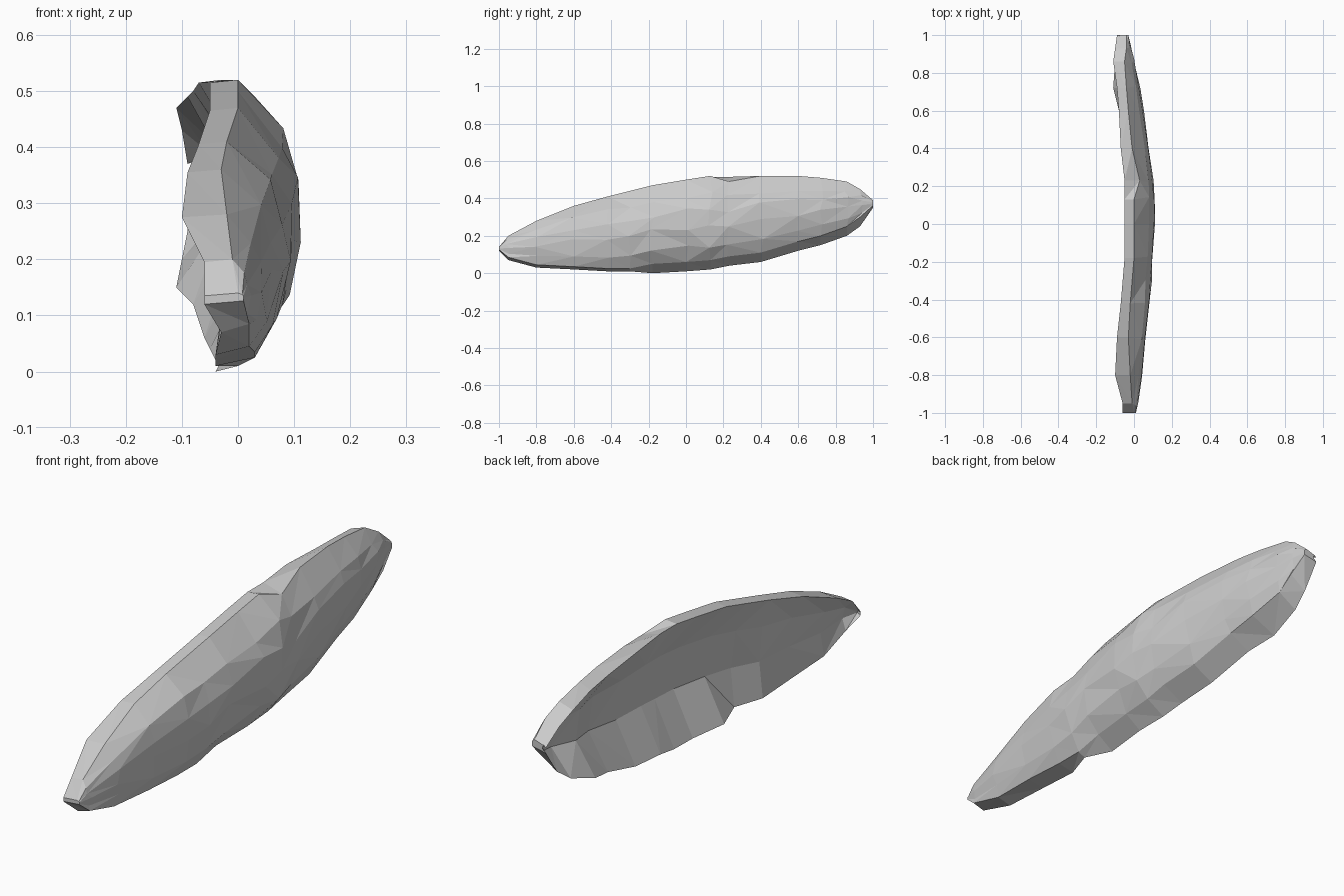
import bpy
import bmesh
import random

cube = bpy.data.objects.get("Cube")
if cube:
    bpy.data.objects.remove(cube, do_unlink=True)

random.seed(4)

# Cross-sections in hundredths along the length:
# y, top z, bottom z, then x of upper rim, crest, bulge, lower crease, lower rim
SECTIONS = [
    (-100, 14, 12, -6, 0, 1, 1, -6),
    (-95, 20, 7, -6, -1, 2, 2, -3),
    (-80, 28, 3, -10, -2, 4, 2, -4),
    (-60, 36, 2, -9, -3, 6, 3, -4),
    (-42, 41, 1, -7, -2, 8, 3, -4),
    (-30, 44, 1, -6, -1, 9, 3, 0),
    (-18, 47, 0, -5, 0, 10, 3, -4),
    (0, 50, 1, -5, 0, 11, 4, -3),
    (13, 52, 2, -5, 0, 11, 4, -4),
    (23, 52, 4, -5, 3, 10, 4, -5),
    (40, 52, 6, -7, -1, 8, 3, -6),
    (60, 52, 12, -8, -3, 5, 1, -8),
    (72, 51, 15, -9, -4, 3, 0, -11),
    (86, 49, 20, -11, -5, 0, -2, -10),
    (93, 45, 25, -10, -4, -2, -2, -9),
    (100, 39, 35, -9, -4, -3, -3, -9),
]
# Outer wall rows: fraction down from crest to crease, share of the bulge
WALL = [(0.2, 0.72), (0.38, 0.95), (0.58, 1.0), (0.82, 0.72)]


def jitter(amount):
    return random.uniform(-amount, amount)


def section_points(section, is_end):
    y, top, low, rim, crest, bulge, crease, low_rim = (v / 100 for v in section)
    height = top - low
    notch = 0.03 if 0.2 < y < 0.25 else 0
    lift = min(0.015 if y < -0.25 else 0.05, height * 0.3)
    rim_drop = 0.02 if y > 0.5 else 0.005
    points = [(rim, y, top - rim_drop), (crest, y, top - notch)]
    # Bulging outer wall
    for down, share in WALL:
        base = crest + (crease - crest) * down
        x = base + (bulge - base) * share
        z = top - notch + (low + lift - top + notch) * down
        if is_end:
            points.append((x, y, z))
        else:
            points.append((x + jitter(0.004), y + jitter(0.014),
                           z + jitter(0.03) * height))
    points += [(crease, y, low + lift), (low_rim, y, low)]
    # Back wall: nearly flat near the front, scooped out further back
    depth = 0.015 if y < -0.25 or is_end else 0.085
    deep = min(low_rim + depth, bulge - 0.015)
    points.append((deep, y, low + height * 0.35))
    points.append((rim + (deep - rim) * 0.75, y, low + height * 0.7))
    return points


# Faceted closed body
bm = bmesh.new()
rows = []
for i, section in enumerate(SECTIONS):
    pts = section_points(section, i in (0, len(SECTIONS) - 1))
    rows.append([bm.verts.new(p) for p in pts])

for a, b in zip(rows, rows[1:]):
    for j in range(len(a)):
        k = (j + 1) % len(a)
        if random.random() < 0.5:
            bm.faces.new((a[j], a[k], b[k]))
            bm.faces.new((a[j], b[k], b[j]))
        else:
            bm.faces.new((a[j], a[k], b[j]))
            bm.faces.new((a[k], b[k], b[j]))

# Blunt caps closing both ends
caps = [bm.faces.new(rows[0][::-1]), bm.faces.new(rows[-1])]
bmesh.ops.triangulate(bm, faces=caps)
bmesh.ops.recalc_face_normals(bm, faces=bm.faces)

mesh = bpy.data.meshes.new("curved_shell")
bm.to_mesh(mesh)
bm.free()
shell = bpy.data.objects.new("curved_shell", mesh)
bpy.context.collection.objects.link(shell)

# Plain pale grey
grey = bpy.data.materials.new("pale_grey")
grey.use_nodes = True
colour = (0.6, 0.6, 0.6, 1)
grey.diffuse_color = colour
grey.node_tree.nodes["Principled BSDF"].inputs["Base Color"].default_value = colour
mesh.materials.append(grey)
